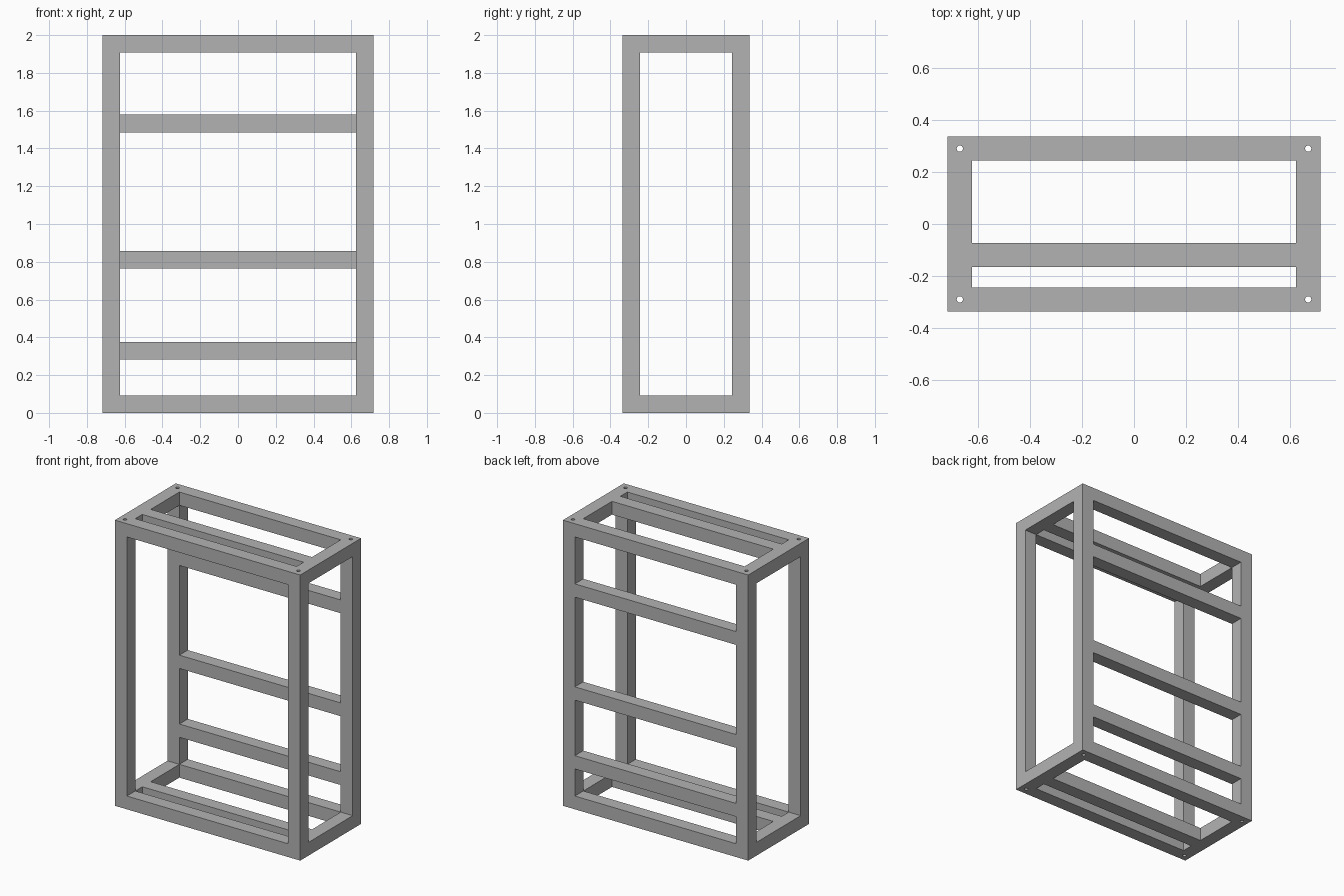
import bpy

if "Cube" in bpy.data.objects:
    bpy.data.objects.remove(bpy.data.objects["Cube"], do_unlink=True)

WIDTH, DEPTH, HEIGHT = 1.436, 0.674, 2.0
BAR = 0.093
INNER_W, INNER_D, INNER_H = WIDTH - 2 * BAR, DEPTH - 2 * BAR, HEIGHT - 2 * BAR

grey = bpy.data.materials.new("grey_metal")
grey.use_nodes = True
colour = (0.45, 0.45, 0.45, 1)
grey.diffuse_color = colour
grey.node_tree.nodes["Principled BSDF"].inputs["Base Color"].default_value = colour


def box(name, size, centre):
    bpy.ops.mesh.primitive_cube_add(size=1, location=centre)
    obj = bpy.context.object
    obj.name = name
    obj.scale = size
    bpy.ops.object.transform_apply(location=False, rotation=False, scale=True)
    obj.data.materials.append(grey)
    return obj


def cut(target, cutter):
    cutter.hide_render = True
    mod = target.modifiers.new("cut", "BOOLEAN")
    mod.operation = "DIFFERENCE"
    mod.solver = "EXACT"
    mod.object = cutter
    bpy.context.view_layer.objects.active = target
    bpy.ops.object.modifier_apply(modifier=mod.name)
    bpy.data.objects.remove(cutter, do_unlink=True)


# Welded outer frame: a solid block opened along all three axes
mid = (0, 0, HEIGHT / 2)
frame = box("outer_frame", (WIDTH, DEPTH, HEIGHT), mid)
for size in ((3, INNER_D, INNER_H), (INNER_W, 3, INNER_H), (INNER_W, INNER_D, 3)):
    cut(frame, box("opening_cutter", size, mid))

# Bolt holes running down the corner posts
for sx in (-1, 1):
    for sy in (-1, 1):
        bpy.ops.mesh.primitive_cylinder_add(
            vertices=24, radius=0.012, depth=3,
            location=(sx * (WIDTH - BAR) / 2, sy * (DEPTH - BAR) / 2, HEIGHT / 2))
        hole = bpy.context.object
        hole.data.materials.append(grey)
        cut(frame, hole)

# Cross bars between the back posts
back_y = (DEPTH - BAR) / 2
for name, z in (("lower", 0.329), ("middle", 0.811), ("upper", 1.532)):
    box(name + "_back_bar", (INNER_W, BAR, BAR), (0, back_y, z))

# Inner bars in the top and bottom frames, set behind the front rails
for name, z in (("bottom", BAR / 2), ("top", HEIGHT - BAR / 2)):
    box(name + "_inner_bar", (INNER_W, BAR, BAR), (0, -0.12, z))
